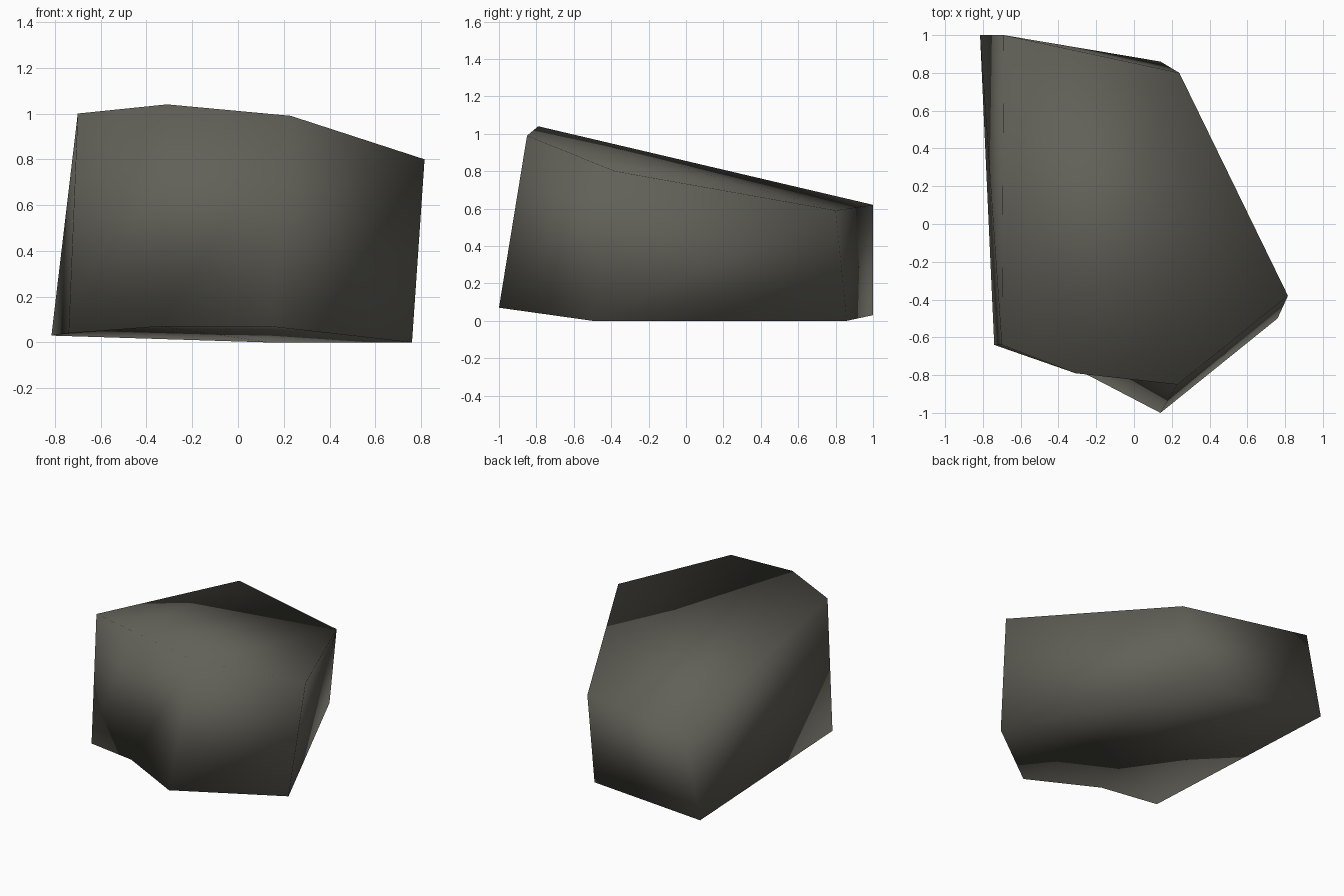
import bpy
import bmesh

if "Cube" in bpy.data.objects:
    bpy.data.objects.remove(bpy.data.objects["Cube"])

# Rock: six-sided irregular block, bottom and top rings (same order round the sides)
bottom = [(-0.74, -0.64, 0.04), (-0.34, -0.75, 0.07), (0.14, -1.0, 0.07),
          (0.76, -0.5, 0.0), (0.14, 0.86, 0.0), (-0.815, 1.0, 0.03)]
top = [(-0.70, -0.64, 1.0), (-0.31, -0.79, 1.04), (0.23, -0.85, 0.99),
       (0.815, -0.38, 0.80), (0.24, 0.80, 0.59), (-0.69, 1.0, 0.62)]
cap = [(0, 1, 5), (1, 4, 5), (1, 2, 4), (2, 3, 4)]

bm = bmesh.new()
lo = [bm.verts.new(p) for p in bottom]
hi = [bm.verts.new(p) for p in top]

# Side walls
for i in range(6):
    j = (i + 1) % 6
    bm.faces.new((lo[i], lo[j], hi[j], hi[i]))

# Top and underside
for tri in cap:
    bm.faces.new([hi[k] for k in tri])
    bm.faces.new([lo[k] for k in reversed(tri)])

# Smooth all over, as one rounded-looking stone
for f in bm.faces:
    f.smooth = True
bmesh.ops.recalc_face_normals(bm, faces=bm.faces)

mesh = bpy.data.meshes.new("rock")
bm.to_mesh(mesh)
bm.free()

stone = bpy.data.materials.new("dark stone grey")
stone.diffuse_color = (0.12, 0.117, 0.097, 1.0)
stone.use_nodes = True
stone.node_tree.nodes["Principled BSDF"].inputs["Base Color"].default_value = stone.diffuse_color
mesh.materials.append(stone)

rock = bpy.data.objects.new("rock", mesh)
bpy.context.collection.objects.link(rock)
